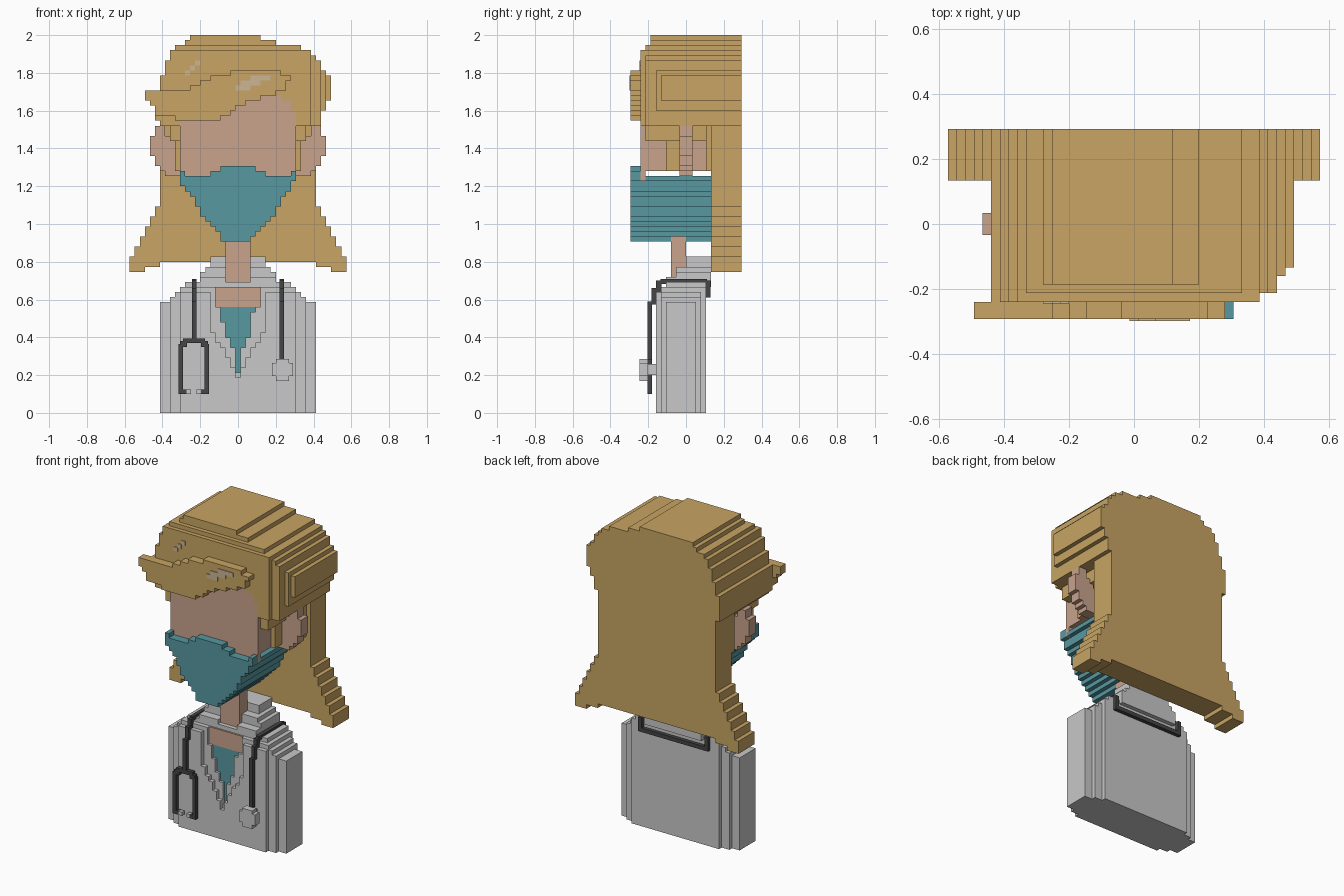
import bpy, bmesh

if "Cube" in bpy.data.objects:
    bpy.data.objects.remove(bpy.data.objects["Cube"])

C = 2 / 75  # size of one block


def material(name, r, g, b):
    m = bpy.data.materials.new(name)
    m.diffuse_color = (r, g, b, 1)
    m.use_nodes = True
    m.node_tree.nodes["Principled BSDF"].inputs["Base Color"].default_value = m.diffuse_color
    return m


HAIR = material("golden hair", .578, .376, .127)
SHINE = material("hair shine", .60, .47, .30)
SKIN = material("skin", .578, .366, .262)
TEAL = material("teal cloth", .093, .314, .352)
COAT = material("light grey coat", .578, .578, .578)
DARK = material("dark rubber", .058, .058, .058)


def finish(name, bm, mat):
    bmesh.ops.recalc_face_normals(bm, faces=bm.faces)
    me = bpy.data.meshes.new(name)
    bm.to_mesh(me)
    bm.free()
    me.materials.append(mat)
    ob = bpy.data.objects.new(name, me)
    bpy.context.collection.objects.link(ob)
    return ob


def inside(poly, x, z):
    hit = False
    for (x1, z1), (x2, z2) in zip(poly, poly[1:] + poly[:1]):
        if (z1 > z) != (z2 > z) and x < x1 + (z - z1) * (x2 - x1) / (z2 - z1):
            hit = not hit
    return hit


def slab(name, mat, poly, y0, y1, clip=(-9, 9, -9, 9), cut=()):
    """Rasterise a front outline into blocks and extrude from y0 to y1 (in blocks)."""
    bm = bmesh.new()
    corners = {}

    def corner(i, k):
        if (i, k) not in corners:
            corners[i, k] = bm.verts.new(((i - .5) * C, y0 * C, k * C))
        return corners[i, k]

    for i in range(-22, 23):
        for k in range(75):
            x, z = i * C + 1e-5, (k + .5) * C
            if (clip[0] < x < clip[1] and clip[2] < z < clip[3] and inside(poly, x, z)
                    and not any(inside(c, x, z) for c in cut)):
                bm.faces.new([corner(i, k), corner(i + 1, k), corner(i + 1, k + 1), corner(i, k + 1)])
    bmesh.ops.dissolve_limit(bm, angle_limit=.01, verts=bm.verts, edges=bm.edges)
    back = bmesh.ops.extrude_face_region(bm, geom=bm.faces[:], use_keep_orig=True)
    moved = [v for v in back["geom"] if isinstance(v, bmesh.types.BMVert)]
    bmesh.ops.translate(bm, verts=moved, vec=(0, (y1 - y0) * C, 0))
    return finish(name, bm, mat)


def boxes(name, mat, items):
    bm = bmesh.new()
    for x0, x1, y0, y1, z0, z1 in items:
        vs = bmesh.ops.create_cube(bm, size=1)["verts"]
        for v in vs:
            v.co = (x1 if v.co.x > 0 else x0, y1 if v.co.y > 0 else y0, z1 if v.co.z > 0 else z0)
    return finish(name, bm, mat)


def sym(pts):
    return pts + [(-x, z) for x, z in reversed(pts)]


def rect(x0, x1, z0, z1):
    return [(x0, z0), (x1, z0), (x1, z1), (x0, z1)]


# Coat: stacked layers give the stepped corners, with a V neck cut in front
torso = sym([(0, 0), (.413, 0), (.413, .57), (.36, .61), (.3, .66), (.26, .69), (.0, .69)])
neckline = sym([(0, .18), (.04, .26), (.135, .44), (.135, .9)])
shirt_v = sym([(0, .22), (.03, .36), (.08, .47), (.08, .54), (.115, .56), (.115, .9)])
slab("coat_front", COAT, torso, -6, -5, (-.3, .3, 0, .64), [neckline])
slab("coat_lapels", COAT, torso, -5, -4, (-.36, .36, 0, .67), [shirt_v])
slab("coat_body", COAT, torso, -4, 2)
slab("coat_back_inner", COAT, torso, 2, 3, (-.36, .36, 0, 1))
slab("coat_back", COAT, torso, 3, 4, (-.3, .3, 0, 1))
collar = sym([(0, .66), (.195, .66), (.195, .75), (.135, .79), (.135, .83), (0, .83)])
slab("collar_back", COAT, collar, 0, 5)
slab("collar_sides", COAT, collar, -2, 0, (-.2, .2, .66, .78), [rect(-.07, .07, .6, 1)])
slab("collar_front", COAT, collar, -4, -2, (-.2, .2, .66, .72), [rect(-.07, .07, .6, 1)])

# Shirt, chest and neck
slab("shirt", TEAL, shirt_v, -4.4, -3.8, (-1, 1, 0, .55))
slab("chest_skin", SKIN, rect(-.12, .12, .54, .68), -4.4, -3)
slab("neck", SKIN, rect(-.065, .065, .6, .96), -3, 0)

# Head and mask
opening = [(-.31, 1.22), (.31, 1.22), (.31, 1.55), (.27, 1.64), (.2, 1.69), (.13, 1.68),
           (.05, 1.64), (-.05, 1.61), (-.1, 1.56), (-.31, 1.56)]
mask = sym([(0, .92), (.08, .92), (.15, 1.0), (.21, 1.08), (.27, 1.19), (.3, 1.22), (.3, 1.27),
            (.2, 1.25), (.13, 1.27), (.07, 1.32), (0, 1.32)])
slab("head", SKIN, opening, -9, 5, (-1, 1, 1.27, 2))
slab("chin", SKIN, opening, -9, -8, (-1, 1, 1.23, 1.27))
slab("mask_front", TEAL, mask, -11, -9)
slab("mask_wrap", TEAL, mask, -9, 5, (-1, 1, .94, 1.26))
slab("mask_chin", TEAL, mask, -10, 5, (-1, 1, .9, .95))

# Ears and sideburns
ear = [(.3, 1.25), (.37, 1.25), (.44, 1.33), (.455, 1.37), (.455, 1.45), (.43, 1.51), (.4, 1.51), (.3, 1.38)]
for side, s in (("left", -1), ("right", 1)):
    slab(side + "_ear", SKIN, [(s * x, z) for x, z in ear], -1.3, 1.3)
    slab(side + "_sideburn", HAIR, sorted_poly := [(s * x, z) for x, z in rect(.3, .34, 1.28, 1.56)], -4, -1.3)
    slab(side + "_side_lock", HAIR, [(s * x, z) for x, z in rect(.3, .36, 1.44, 1.58)], -8, 4)
    slab(side + "_rear_lock", HAIR, [(s * x, z) for x, z in rect(.3, .4, 1.28, 1.58)], 4, 5)

# Long hair: one outline for the back slab and for the cap layers
hair = [(.42, .787), (.49, .76), (.575, .76), (.575, .8), (.54, .86), (.5, .95), (.45, 1.05), (.415, 1.12),
        (.415, 1.5), (.43, 1.54), (.455, 1.6), (.49, 1.66), (.505, 1.68), (.505, 1.75), (.455, 1.82),
        (.41, 1.9), (.36, 1.93), (.25, 1.94), (.13, 1.98), (.1, 2), (-.22, 2), (-.26, 1.98),
        (-.34, 1.92), (-.38, 1.84), (-.41, 1.75), (-.435, 1.68), (-.435, 1.56), (-.41, 1.5),
        (-.415, 1.12), (-.45, 1.05), (-.5, .95), (-.54, .86), (-.575, .8), (-.575, .76), (-.49, .76), (-.42, .787)]
slab("back_hair", HAIR, hair, 5, 11)
layers = [(-5, 5, .51, 2), (-6, -5, .48, 2), (-7, -6, .45, 1.99), (-8, -7, .43, 1.94), (-9, -8, .4, 1.93)]
for n, (y0, y1, xmax, zmax) in enumerate(layers):
    slab("hair_cap_%d" % n, HAIR, hair, y0, y1, (-.45, xmax, 1.52, zmax), [opening])

# Swept fringe
fringe = [(-.505, 1.72), (-.505, 1.68), (-.46, 1.63), (-.42, 1.57), (-.3, 1.555), (-.1, 1.555), (0, 1.62),
          (.15, 1.68), (.24, 1.71), (.28, 1.77), (.22, 1.8), (.1, 1.82), (-.1, 1.79), (-.2, 1.74),
          (-.3, 1.7), (-.4, 1.72)]
slab("fringe", HAIR, fringe, -11, -9)

# Shine streaks on the hair, as thin slanted plates
slab("shine_top", SHINE, [(-.21, 1.91), (-.15, 1.91), (-.05, 1.94), (-.05, 1.96), (-.12, 1.955)], -9.2, -9, (-1, 1, 0, 1.93))
slab("shine_left", SHINE, [(-.3, 1.79), (-.27, 1.79), (-.2, 1.85), (-.22, 1.86)], -9.2, -9)
slab("shine_fringe", SHINE, [(-.02, 1.71), (.02, 1.7), (.17, 1.77), (.17, 1.8), (.13, 1.8), (.03, 1.75)], -11.2, -11)

# Stethoscope: straps over both shoulders, joined behind the neck
tube = []
for s, low in ((-1, .38), (1, .28)):
    x0, x1 = s * .2325 - .012, s * .2325 + .012
    tube += [(x0, x1, -.205, -.18, low, .59), (x0, x1, -.182, -.156, .575, .66),
             (x0, x1, -.158, -.13, .64, .70), (x0, x1, -.135, .11, .683, .708),
             (x0, x1, .106, .13, .61, .70)]
tube.append((-.24, .24, .106, .13, .61, .635))
# Ear-piece fork
tube += [(-.29, -.175, -.205, -.18, .37, .395), (-.305, -.27, -.205, -.18, .35, .38),
         (-.195, -.16, -.205, -.18, .35, .38), (-.315, -.29, -.205, -.18, .1, .365),
         (-.177, -.153, -.205, -.18, .1, .365), (-.315, -.272, -.205, -.18, .1, .123),
         (-.195, -.153, -.205, -.18, .1, .123)]
boxes("stethoscope_tube", DARK, tube)
boxes("ear_tips", COAT, [(-.272, -.248, -.205, -.18, .1, .123), (-.219, -.195, -.205, -.18, .1, .123)])
boxes("chest_piece", COAT, [(.18, .29, -.245, -.2, .195, .265), (.2, .27, -.245, -.2, .17, .285),
                            (.215, .25, -.2, -.158, .2, .26)])
